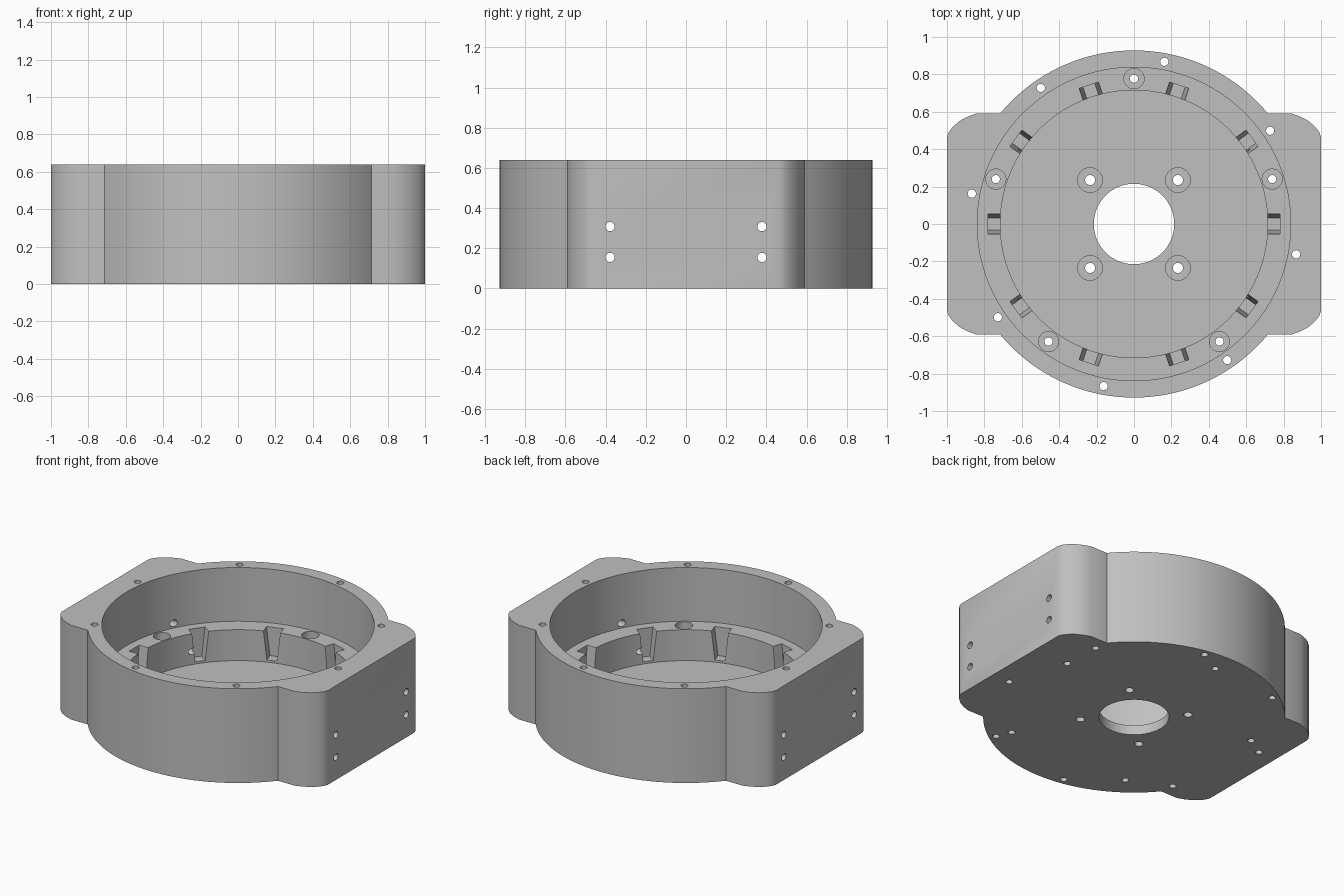
import bpy, bmesh
from math import cos, sin, pi, radians, asin, sqrt
from mathutils import Matrix, Vector

if "Cube" in bpy.data.objects:
    bpy.data.objects.remove(bpy.data.objects["Cube"])

HEIGHT, LEDGE, FLOOR = 0.64, 0.275, 0.065
OUTER_R, BORE_R, INNER_R, CENTRE_R = 0.928, 0.838, 0.715, 0.215
FLANGE_Y = 0.592


def finish(bm, name):
    bmesh.ops.recalc_face_normals(bm, faces=bm.faces)
    mesh = bpy.data.meshes.new(name)
    bm.to_mesh(mesh)
    bm.free()
    obj = bpy.data.objects.new(name, mesh)
    bpy.context.collection.objects.link(obj)
    return obj


def lathe(bm, profile, matrix=Matrix(), segments=24):
    """Closed solid turned around z from (radius, height) pairs."""
    rings = [[bm.verts.new(matrix @ Vector((r * cos(2 * pi * i / segments),
                                            r * sin(2 * pi * i / segments), z)))
              for i in range(segments)] for r, z in profile]
    for low, high in zip(rings, rings[1:]):
        for i in range(segments):
            j = (i + 1) % segments
            bm.faces.new((low[i], low[j], high[j], high[i]))
    bm.faces.new(rings[0][::-1])
    bm.faces.new(rings[-1])


def polar(radius, degrees):
    a = radians(degrees)
    return Matrix.Translation((radius * cos(a), radius * sin(a), 0))


def cut(target, bm, name):
    cutter = finish(bm, name)
    cutter.hide_render = True
    mod = target.modifiers.new(name, 'BOOLEAN')
    mod.operation, mod.solver, mod.object = 'DIFFERENCE', 'EXACT', cutter
    bpy.context.view_layer.objects.active = target
    bpy.ops.object.modifier_apply(modifier=mod.name)
    bpy.data.objects.remove(cutter)


# Housing outline: round body with a rounded flange on each side
corner = [(0.84, FLANGE_Y), (0.89, 0.574), (0.935, 0.55), (0.97, 0.518), (0.99, 0.492), (1.0, 0.465)]
start = asin(FLANGE_Y / OUTER_R)
steps = 64
arc = [(OUTER_R * cos(a), OUTER_R * sin(a))
       for a in (start + (pi - 2 * start) * i / steps for i in range(steps + 1))]
half = corner[::-1] + arc + [(-x, y) for x, y in corner]
outline = half + [(-x, -y) for x, y in half]

bm = bmesh.new()
base = bm.faces.new([bm.verts.new((x, y, 0)) for x, y in outline])
top = bmesh.ops.extrude_face_region(bm, geom=[base])["geom"]
bmesh.ops.translate(bm, vec=(0, 0, HEIGHT), verts=[v for v in top if isinstance(v, bmesh.types.BMVert)])
housing = finish(bm, "motor_housing")

# Stepped bore with ledge, floor and centre opening
bm = bmesh.new()
lathe(bm, [(CENTRE_R, -0.1), (CENTRE_R, FLOOR), (INNER_R, FLOOR), (INNER_R, LEDGE),
           (BORE_R, LEDGE), (BORE_R, 0.8)], segments=128)
cut(housing, bm, "bore_cutter")

# Ten tapered notches around the inner bore
bm = bmesh.new()
for k in range(10):
    verts = bmesh.ops.create_cube(bm, size=2)["verts"]
    for v in verts:
        width, z = (0.059, 0.32) if v.co.z > 0 else (0.033, 0.08)
        v.co = Vector((0.78 if v.co.x > 0 else 0.66, width * v.co.y, z))
    bmesh.ops.rotate(bm, verts=verts, cent=(0, 0, 0), matrix=Matrix.Rotation(radians(36 * k), 3, 'Z'))
cut(housing, bm, "notch_cutter")

# Counterbored screw holes in floor and ledge, plain screw holes in the rim
bm = bmesh.new()
for k in range(4):
    lathe(bm, [(0.027, -0.1), (0.027, 0.035), (0.066, 0.035), (0.066, 0.2)],
          polar(0.235 * sqrt(2), 45 + 90 * k))
for k in range(5):
    lathe(bm, [(0.022, -0.1), (0.022, 0.17), (0.054, 0.17), (0.054, 0.4)], polar(0.777, 90 + 72 * k))
for k in range(8):
    lathe(bm, [(0.022, -0.1), (0.022, 0.8)], polar(0.882, 34.4 + 45 * k))
cut(housing, bm, "screw_hole_cutter")

# Paired mounting holes through each flat side
bm = bmesh.new()
for side in (-1, 1):
    for y in (-0.378, 0.378):
        for z in (0.155, 0.308):
            place = Matrix.Translation((0, y, z)) @ Matrix.Rotation(side * pi / 2, 4, 'Y')
            lathe(bm, [(0.023, 0.5), (0.023, 1.1)], place)
cut(housing, bm, "side_hole_cutter")

# Plain grey finish
grey = bpy.data.materials.new("plain_grey")
grey.use_nodes = True
colour = (0.53, 0.53, 0.53, 1)
grey.diffuse_color = colour
grey.node_tree.nodes["Principled BSDF"].inputs["Base Color"].default_value = colour
housing.data.materials.clear()
housing.data.materials.append(grey)

bpy.ops.object.select_all(action='DESELECT')
housing.select_set(True)
bpy.context.view_layer.objects.active = housing
bpy.ops.object.shade_smooth_by_angle(angle=radians(30))
